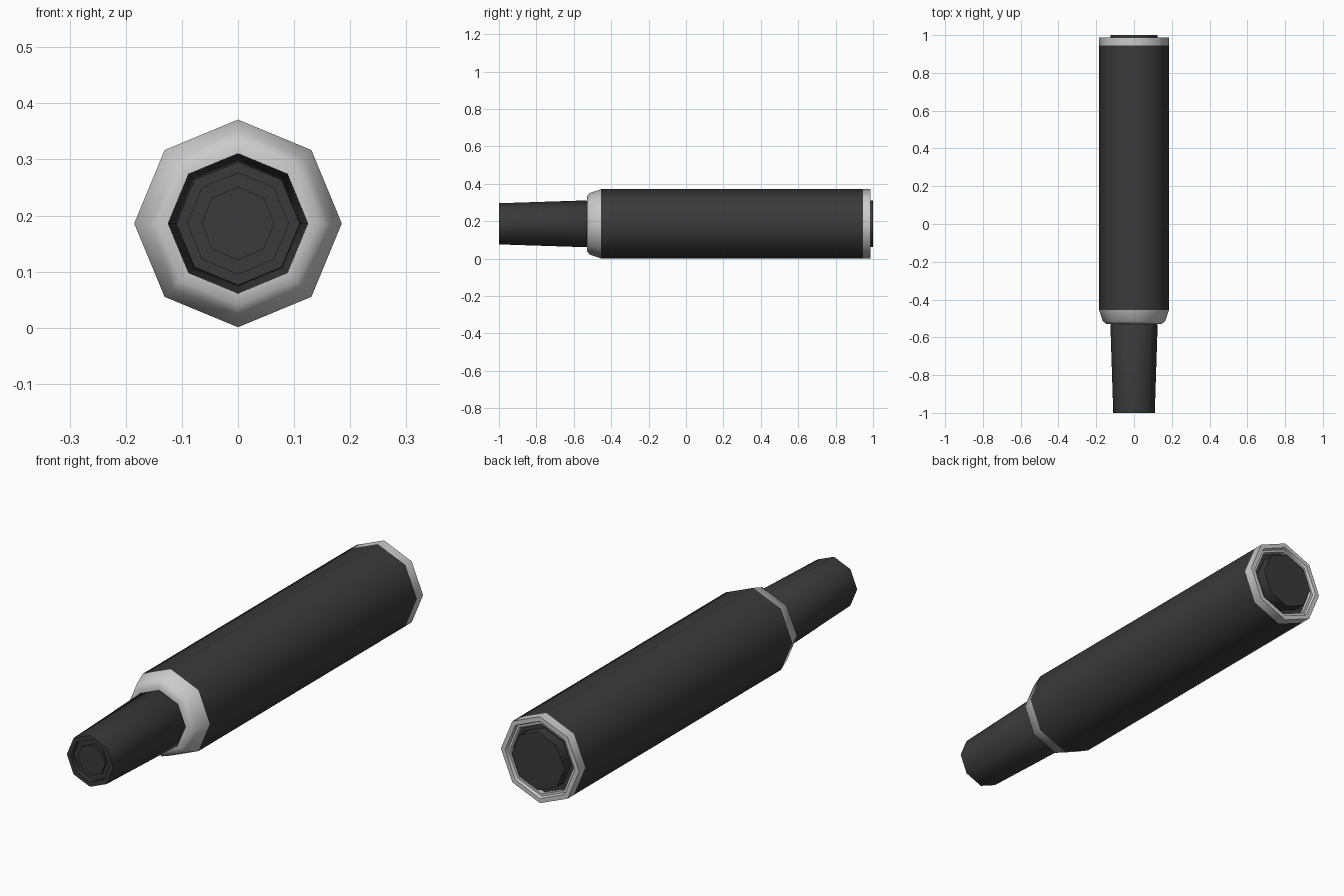
import bpy, bmesh, math

if "Cube" in bpy.data.objects:
    bpy.data.objects.remove(bpy.data.objects["Cube"])

SIDES = 8
AXIS_Z = 0.186

dark = bpy.data.materials.new("dark_plastic")
dark.diffuse_color = (0.042, 0.042, 0.042, 1)
dark.use_nodes = True
dark.node_tree.nodes["Principled BSDF"].inputs["Base Color"].default_value = dark.diffuse_color


def lathe(name, profile, mat=None, cap_start=False, cap_end=False):
    """Turn a (radius, y) profile around the long axis with eight sides."""
    bm = bmesh.new()
    rings = []
    for r, y in profile:
        ring = []
        for i in range(SIDES):
            a = 2 * math.pi * i / SIDES
            ring.append(bm.verts.new((r * math.cos(a), y, AXIS_Z + r * math.sin(a))))
        rings.append(ring)
    for a, b in zip(rings, rings[1:]):
        for i in range(SIDES):
            j = (i + 1) % SIDES
            # profile runs front to back along the outside, so faces point outward
            bm.faces.new((a[i], b[i], b[j], a[j]))
    if cap_start:
        bm.faces.new(rings[0])
    if cap_end:
        bm.faces.new(rings[-1][::-1])
    mesh = bpy.data.meshes.new(name)
    bm.to_mesh(mesh)
    bm.free()
    obj = bpy.data.objects.new(name, mesh)
    bpy.context.collection.objects.link(obj)
    if mat:
        mesh.materials.append(mat)
    bpy.ops.object.select_all(action='DESELECT')
    obj.select_set(True)
    bpy.context.view_layer.objects.active = obj
    bpy.ops.object.shade_smooth_by_angle(angle=math.radians(50))
    return obj


# main barrel
lathe("barrel", [(0.185, -0.455), (0.185, 0.945)], dark)

# rounded metal collar at the front
lathe("front_collar", [(0.12, -0.53), (0.145, -0.53), (0.165, -0.515), (0.185, -0.455)])

# tapered nozzle with a stepped recess in its front face
lathe("nozzle", [(0.065, -0.99), (0.065, -0.98), (0.09, -0.98), (0.09, -1.0),
                 (0.11, -1.0), (0.125, -0.535), (0.12, -0.525)], dark, cap_start=True)

# metal band and hollow rim at the back
lathe("rear_band", [(0.185, 0.945), (0.185, 0.987), (0.165, 0.987),
                    (0.16, 0.975), (0.15, 0.975), (0.15, 0.955)])

# dark floor inside the rim
lathe("rear_floor", [(0.15, 0.955), (0.12, 0.955)], dark)

# end button
lathe("end_button", [(0.125, 0.955), (0.125, 1.0)], dark, cap_end=True)
